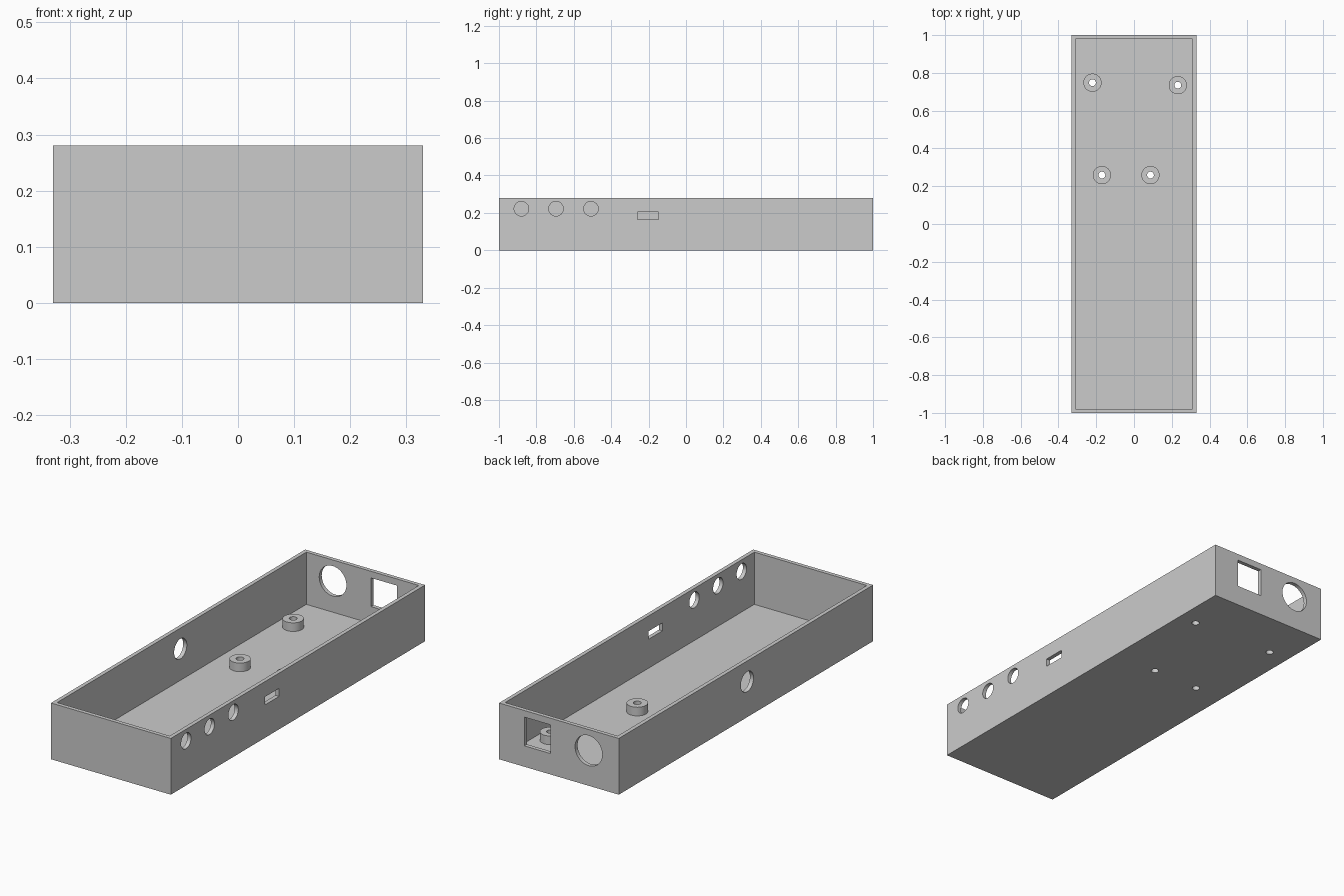
import bpy, bmesh
from math import pi
from mathutils import Matrix, Vector

default = bpy.data.objects.get("Cube")
if default:
    bpy.data.objects.remove(default)

W, L, H, T = 0.66, 2.0, 0.28, 0.02   # width, length, height, wall
POST_TOP = 0.063
POSTS = {"back_right": (-0.22, 0.748), "back_left": (0.232, 0.735),
         "middle_right": (-0.17, 0.259), "middle_left": (0.087, 0.259)}

grey = bpy.data.materials.new("plain grey")
grey.use_nodes = True
colour = (0.6, 0.6, 0.6, 1)
grey.diffuse_color = colour
grey.node_tree.nodes["Principled BSDF"].inputs["Base Color"].default_value = colour


def add_box(bm, low, high):
    low, high = Vector(low), Vector(high)
    place = Matrix.Translation((low + high) / 2) @ Matrix.Diagonal((*(high - low), 1))
    bmesh.ops.create_cube(bm, size=1, matrix=place)


def add_cylinder(bm, centre, radius, depth, axis="Z", sides=48):
    turn = {"X": Matrix.Rotation(pi / 2, 4, "Y"),
            "Y": Matrix.Rotation(pi / 2, 4, "X"), "Z": Matrix()}[axis]
    bmesh.ops.create_cone(bm, cap_ends=True, segments=sides, radius1=radius, radius2=radius,
                          depth=depth, matrix=Matrix.Translation(centre) @ turn)


def make_object(name, bm):
    mesh = bpy.data.meshes.new(name)
    bm.to_mesh(mesh)
    bm.free()
    mesh.materials.append(grey)
    obj = bpy.data.objects.new(name, mesh)
    bpy.context.collection.objects.link(obj)
    return obj


def cut(obj, cutter):
    mod = obj.modifiers.new("cut", "BOOLEAN")
    mod.operation, mod.solver, mod.object = "DIFFERENCE", "EXACT", cutter


def finish(obj):
    # Apply the cuts and smooth the round walls
    bpy.ops.object.select_all(action="DESELECT")
    obj.select_set(True)
    bpy.context.view_layer.objects.active = obj
    for mod in list(obj.modifiers):
        bpy.ops.object.modifier_apply(modifier=mod.name)
    bpy.ops.object.shade_smooth_by_angle()


# Open tray
bm = bmesh.new()
add_box(bm, (-W / 2, -L / 2, 0), (W / 2, L / 2, H))
tray = make_object("tray", bm)

bm = bmesh.new()
add_box(bm, (T - W / 2, T - L / 2, T), (W / 2 - T, L / 2 - T, H + 0.1))
cavity = make_object("cavity_cutter", bm)

# Wall openings
bm = bmesh.new()
for y in (-0.88, -0.695, -0.508):
    add_cylinder(bm, (W / 2, y, 0.222), 0.039, 0.1, "X")
add_box(bm, (W / 2 - 0.05, -0.258, 0.164), (W / 2 + 0.05, -0.148, 0.204))
add_cylinder(bm, (-W / 2, -0.01, 0.177), 0.05, 0.1, "X")
add_cylinder(bm, (-0.164, L / 2, 0.175), 0.075, 0.1, "Y")
add_box(bm, (0.046, L / 2 - 0.05, 0.104), (0.19, L / 2 + 0.05, 0.247))
openings = make_object("opening_cutter", bm)

# Screw bores through posts and floor
bm = bmesh.new()
for x, y in POSTS.values():
    add_cylinder(bm, (x, y, 0.03), 0.018, 0.2, sides=32)
bores = make_object("bore_cutter", bm)

for cutter in (cavity, openings, bores):
    cut(tray, cutter)
finish(tray)

# Screw posts standing on the floor
for name, (x, y) in POSTS.items():
    bm = bmesh.new()
    add_cylinder(bm, (x, y, (T + POST_TOP) / 2), 0.048, POST_TOP - T)
    post = make_object(name + "_screw_post", bm)
    cut(post, bores)
    finish(post)

for cutter in (cavity, openings, bores):
    bpy.data.objects.remove(cutter)
